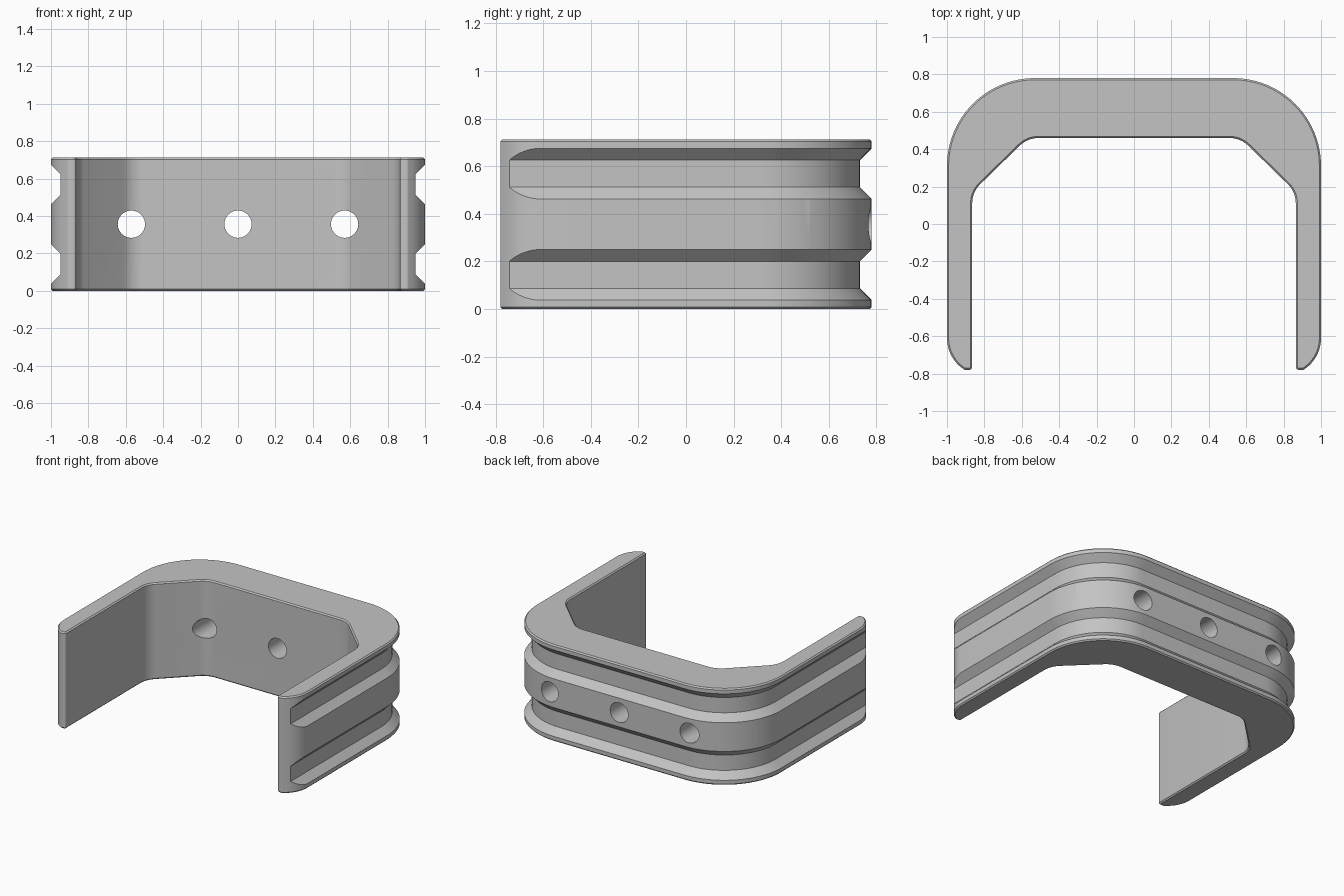
import bpy, bmesh, math
from mathutils import Matrix

if "Cube" in bpy.data.objects:
    bpy.data.objects.remove(bpy.data.objects["Cube"])

HEIGHT = 0.712
HALF_DEPTH = 0.78

grey = bpy.data.materials.new("plain grey")
grey.use_nodes = True
color = (0.55, 0.55, 0.55, 1)
grey.diffuse_color = color
grey.node_tree.nodes["Principled BSDF"].inputs["Base Color"].default_value = color


def arc(cx, cy, r, a0, a1, steps):
    angles = [math.radians(a0 + (a1 - a0) * i / steps) for i in range(steps + 1)]
    return [(cx + r * math.cos(a), cy + r * math.sin(a)) for a in angles]


def mirrored(points):
    return [(-x, y) for x, y in reversed(points)]


def make_object(name, bm):
    bmesh.ops.recalc_face_normals(bm, faces=bm.faces[:])
    mesh = bpy.data.meshes.new(name)
    bm.to_mesh(mesh)
    bm.free()
    mesh.materials.append(grey)
    obj = bpy.data.objects.new(name, mesh)
    bpy.context.collection.objects.link(obj)
    return obj


# Bracket outline: rounded back corner, leg tip, chamfered inner corner
half = arc(0.53, 0.31, 0.47, 90, 0, 24)
half += arc(0.8, -0.61, 0.2, 0, -56, 10)
half += arc(0.9, -0.76, 0.02, -58, -90, 4)
half += arc(0.88, -0.765, 0.015, -90, -180, 4)
half += arc(0.72, 0.11, 0.145, 0, 45, 8)
half += arc(0.51, 0.315, 0.145, 45, 90, 8)
outline = half + mirrored(half)

# Extruded body with chamfered rims
bm = bmesh.new()
base = bm.faces.new([bm.verts.new((x, y, 0)) for x, y in outline])
top = bmesh.ops.extrude_face_region(bm, geom=[base], use_keep_orig=True)
bmesh.ops.translate(bm, vec=(0, 0, HEIGHT),
                    verts=[v for v in top["geom"] if isinstance(v, bmesh.types.BMVert)])
bmesh.ops.recalc_face_normals(bm, faces=bm.faces[:])
rims = [e for e in bm.edges if abs(e.verts[0].co.z - e.verts[1].co.z) < 1e-5]
bmesh.ops.bevel(bm, geom=rims, offset=0.009, segments=1, affect='EDGES')
body = make_object("bracket_body", bm)


# Groove cutter: a flared section swept around the outside
def groove(name, low, high):
    depth, over = 0.05, 0.025
    section = [(-depth, low + depth), (-depth, high - depth),
               (over, high + over), (over, low - over)]
    bm = bmesh.new()
    rails = []
    for offset, z in section:
        side = arc(0.53, 0.31, 0.47 + offset, 90, 0, 24) + [(1 + offset, -1)]
        rails.append([bm.verts.new((x, y, z)) for x, y in mirrored(side) + side])
    for a, b in zip(rails, rails[1:] + rails[:1]):
        for i in range(len(a) - 1):
            bm.faces.new((a[i], a[i + 1], b[i + 1], b[i]))
    for end in (0, -1):
        bm.faces.new([rail[end] for rail in rails])
    return make_object(name, bm)


# Screw hole cutter running front to back
def hole(name, x):
    bm = bmesh.new()
    place = Matrix.Translation((x, 0.6, HEIGHT / 2)) @ Matrix.Rotation(math.pi / 2, 4, 'X')
    bmesh.ops.create_cone(bm, cap_ends=True, segments=40, radius1=0.073,
                          radius2=0.073, depth=1, matrix=place)
    return make_object(name, bm)


cutters = [groove("lower_groove_cutter", 0.037, 0.25),
           groove("upper_groove_cutter", HEIGHT - 0.25, HEIGHT - 0.037)]
for label, x in (("right", -0.57), ("middle", 0), ("left", 0.57)):
    cutters.append(hole(label + "_hole_cutter", x))

# Cut the grooves and holes, then remove the cutters
bpy.context.view_layer.objects.active = body
body.select_set(True)
for cutter in cutters:
    cutter.hide_render = True
    mod = body.modifiers.new(cutter.name, 'BOOLEAN')
    mod.operation = 'DIFFERENCE'
    mod.solver = 'EXACT'
    mod.object = cutter
    bpy.ops.object.modifier_apply(modifier=mod.name)
    bpy.data.objects.remove(cutter)

bpy.ops.object.shade_smooth_by_angle(angle=math.radians(30))
